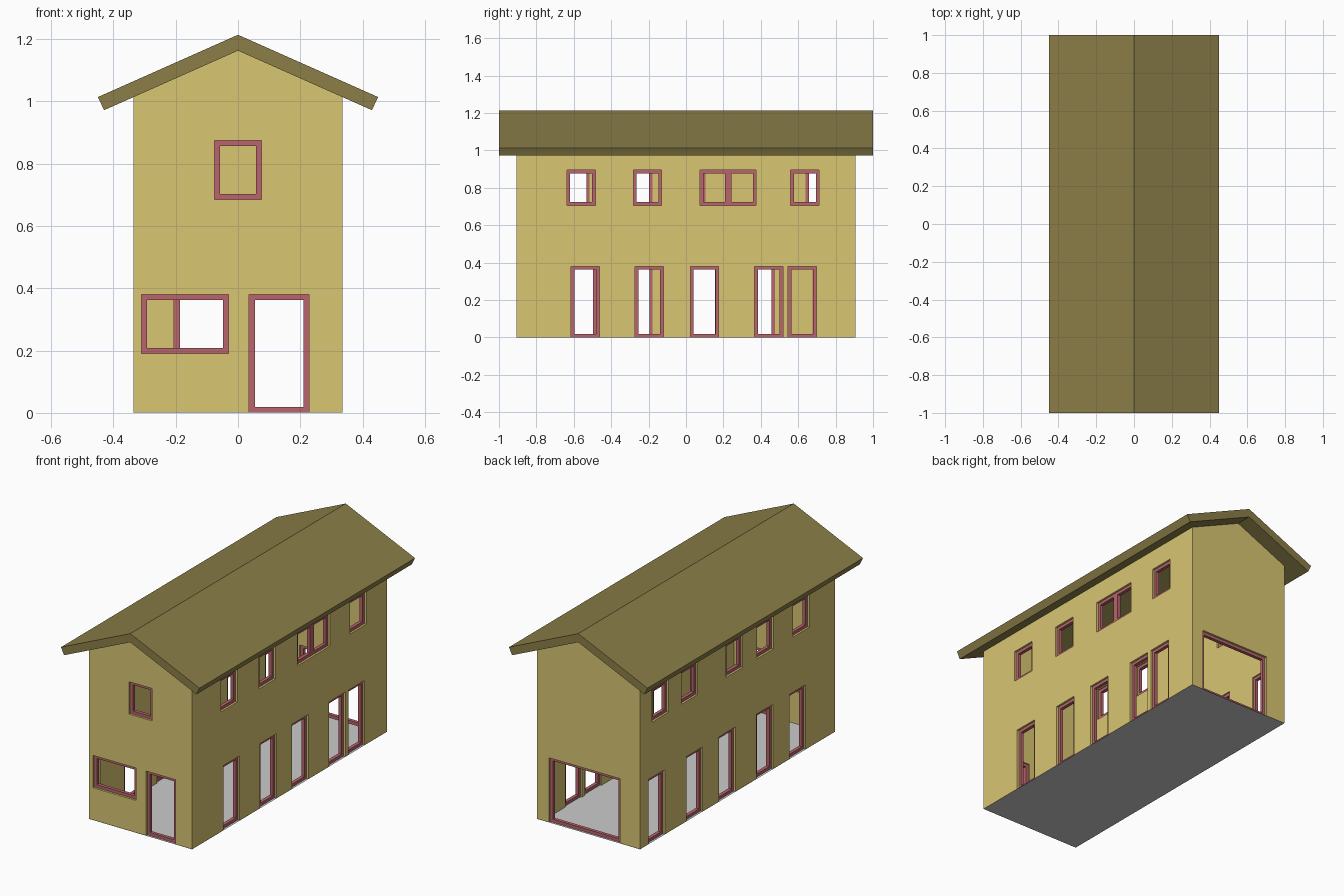
import bpy, bmesh

if "Cube" in bpy.data.objects:
    bpy.data.objects.remove(bpy.data.objects["Cube"])

HX, HY, T = 0.335, 0.905, 0.04      # half width, half length, wall thickness
PEAK, SLOPE = 1.163, 0.444          # underside of the roof
FRAME = 0.018                       # frame width


def material(name, rgb):
    m = bpy.data.materials.new(name)
    m.diffuse_color = (*rgb, 1)
    m.use_nodes = True
    m.node_tree.nodes["Principled BSDF"].inputs["Base Color"].default_value = m.diffuse_color
    return m


WALL = material("wall_yellow", (0.69, 0.565, 0.17))
ROOF = material("roof_brown", (0.26, 0.21, 0.065))
TRIM = material("frame_red", (0.48, 0.13, 0.15))


def finish(name, bm, mat=None):
    bmesh.ops.recalc_face_normals(bm, faces=bm.faces)
    me = bpy.data.meshes.new(name)
    bm.to_mesh(me)
    bm.free()
    ob = bpy.data.objects.new(name, me)
    bpy.context.collection.objects.link(ob)
    if mat:
        me.materials.append(mat)
    return ob


def prism(name, profile, half, mat=None):
    """Extrude an x-z profile along y from -half to +half."""
    bm = bmesh.new()
    face = bm.faces.new([bm.verts.new((x, -half, z)) for x, z in profile])
    ext = bmesh.ops.extrude_face_region(bm, geom=[face])["geom"]
    verts = [v for v in ext if isinstance(v, bmesh.types.BMVert)]
    bmesh.ops.translate(bm, verts=verts, vec=(0, 2 * half, 0))
    return finish(name, bm, mat)


def place(side, a, z, d):
    """Point on a wall: a along it, z up, d inwards from its outer face."""
    return {"front": (a, d - HY, z), "back": (a, HY - d, z),
            "left": (d - HX, a, z), "right": (HX - d, a, z)}[side]


def add_box(bm, side, a0, a1, z0, z1, d0, d1):
    lo, hi = ([bm.verts.new(place(side, a, z, d)) for a, z in
               ((a0, z0), (a1, z0), (a1, z1), (a0, z1))] for d in (d0, d1))
    bm.faces.new(lo)
    bm.faces.new(hi)
    for i in range(4):
        j = (i + 1) % 4
        bm.faces.new((lo[i], lo[j], hi[j], hi[i]))


def add_frame(bm, side, a0, a1, z0, z1, d0=0.012, d1=0.032):
    """Closed rectangular ring set into the opening."""
    loops = []
    for d, w in ((d0, 0), (d0, FRAME), (d1, FRAME), (d1, 0)):
        loops.append([bm.verts.new(place(side, a, z, d)) for a, z in
                      ((a0 + w, z0 + w), (a1 - w, z0 + w),
                       (a1 - w, z1 - w), (a0 + w, z1 - w))])
    for k in range(4):
        p, q = loops[k], loops[(k + 1) % 4]
        for i in range(4):
            j = (i + 1) % 4
            bm.faces.new((p[i], p[j], q[j], q[i]))


# Openings: side, start, end, bottom, top
DOOR, UPPER = (0.001, 0.38), (0.705, 0.895)
openings = [("front", -0.31, -0.03, 0.19, 0.38),
            ("front", 0.036, 0.228, *DOOR),
            ("front", -0.076, 0.076, 0.685, 0.875),
            ("back", -0.205, 0.257, *DOOR)]
W = 0.152
for a in (-0.615, -0.272, 0.023, 0.366, 0.545):
    openings.append(("right", a, a + W, *DOOR))
for a in (-0.637, -0.282, 0.56):
    openings.append(("right", a, a + W, *UPPER))
openings.append(("right", 0.076, 0.375, *UPPER))
for a in (-0.632, -0.33, 0.02, 0.323, 0.675):
    openings.append(("left", a, a + W, *DOOR))
for a in (-0.667, -0.332, -0.047, 0.37, 0.64):
    openings.append(("left", a, a + W, *UPPER))

# Gabled wall shell, open under the roof
eave = PEAK - SLOPE * HX
walls = prism("walls", [(-HX, 0.001), (HX, 0.001), (HX, eave), (0, PEAK), (-HX, eave)], HY, WALL)
ix = HX - T
room = prism("room_cutter", [(-ix, -0.1), (ix, -0.1), (ix, 1.4), (-ix, 1.4)], HY - T)

bm_cut = bmesh.new()
for side, a0, a1, z0, z1 in openings:
    add_box(bm_cut, side, a0, a1, z0 if z0 > 0.01 else -0.05, z1, -0.02, T + 0.01)
holes = finish("opening_cutter", bm_cut)

bpy.context.view_layer.objects.active = walls
for cutter in (room, holes):
    cutter.hide_render = True
    mod = walls.modifiers.new("cut", "BOOLEAN")
    mod.operation, mod.solver, mod.object = "DIFFERENCE", "EXACT", cutter
    bpy.ops.object.modifier_apply(modifier=mod.name)
    bpy.data.objects.remove(cutter)

# Window and door frames, one object per side
for side in ("front", "back", "left", "right"):
    bm = bmesh.new()
    for o in openings:
        if o[0] == side:
            add_frame(bm, *o)
    if side == "right":  # mullion of the double window
        add_box(bm, side, 0.2255 - FRAME, 0.2255 + FRAME, UPPER[0] + FRAME,
                UPPER[1] - FRAME, 0.012, 0.032)
    finish(side + "_frames", bm, TRIM)

# Pitched roof slab
prism("roof", [(0, 1.214), (0.45, 1.014), (0.43, 0.972), (0, PEAK),
               (-0.43, 0.972), (-0.45, 1.014)], 1.0, ROOF)

# Floor sheet
bm = bmesh.new()
bm.faces.new([bm.verts.new((x, y, 0)) for x, y in
              ((-HX, -HY), (HX, -HY), (HX, HY), (-HX, HY))])
finish("floor", bm)
